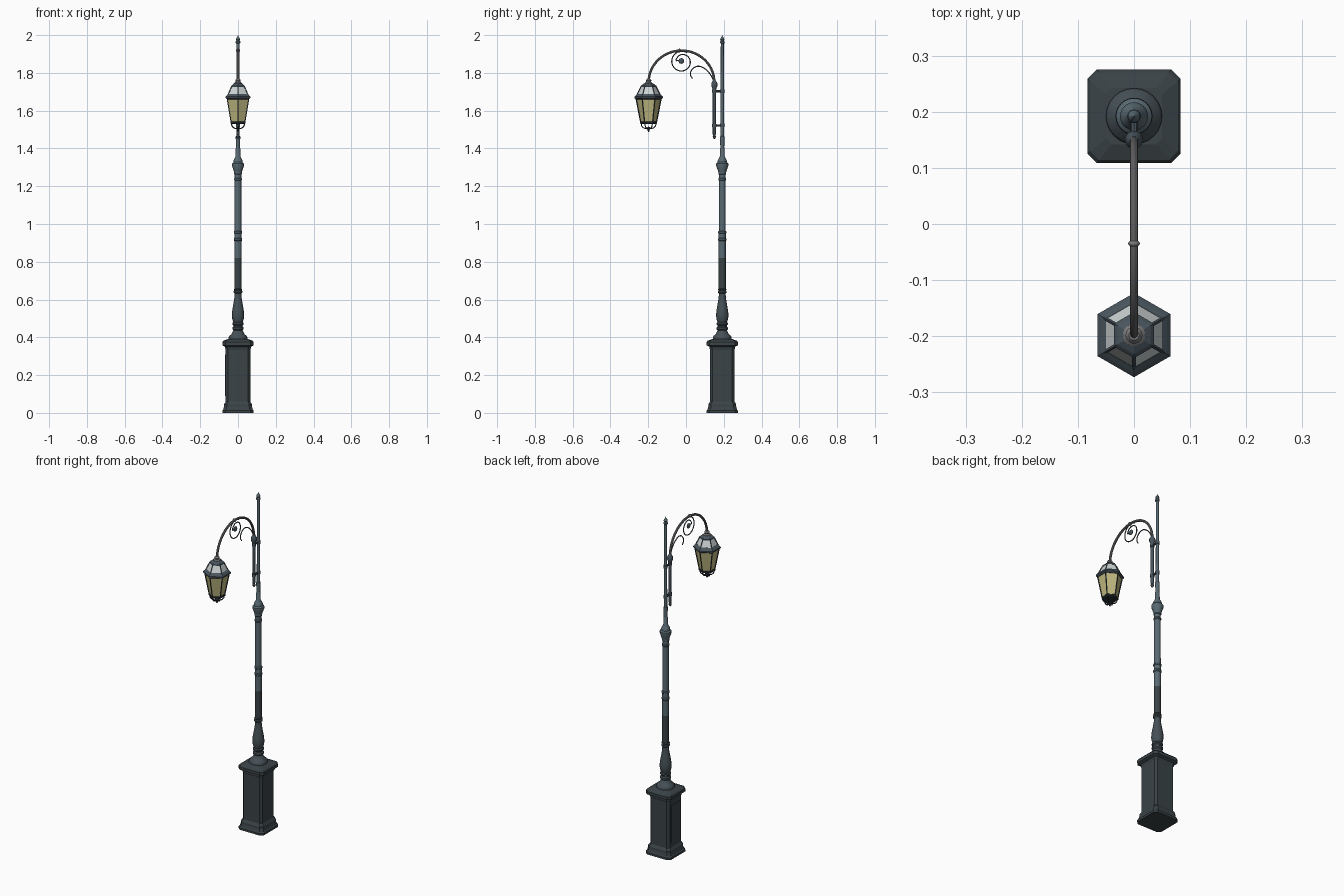
import bpy, bmesh, math
from mathutils import Vector

if "Cube" in bpy.data.objects:
    bpy.data.objects.remove(bpy.data.objects["Cube"])

PY, LY = 0.192, -0.198          # pole axis and lantern axis (y)


def material(name, r, g, b):
    m = bpy.data.materials.new(name)
    m.diffuse_color = (r, g, b, 1)
    m.use_nodes = True
    m.node_tree.nodes["Principled BSDF"].inputs["Base Color"].default_value = m.diffuse_color
    return m


DARK = material("dark_iron", 0.042, 0.056, 0.062)
MID = material("mid_iron", 0.06, 0.08, 0.092)
SLATE = material("slate_iron", 0.10, 0.145, 0.17)
ARM = material("worn_grey", 0.20, 0.195, 0.195)
FRAME = material("lantern_frame", 0.065, 0.09, 0.11)
BLACK = material("black_iron", 0.022, 0.028, 0.033)
AMBER = material("amber_glass", 0.52, 0.48, 0.22)
WHITE = material("pale_glass", 0.62, 0.66, 0.66)


def ngon(n, start=0.0):
    return [(math.cos(start + 2 * math.pi * i / n), math.sin(start + 2 * math.pi * i / n)) for i in range(n)]


HEX = ngon(6, math.pi / 2)
ROUND = ngon(24)
C = 0.8                          # chamfered square section
SQUARE = [(1, -C), (1, C), (C, 1), (-C, 1), (-1, C), (-1, -C), (-C, -1), (C, -1)]


def loft(name, section, profile, y, mats, rule=None, smooth=False):
    """Stack scaled copies of a section along z; profile holds (radius, z)."""
    bm = bmesh.new()
    rings = [[bm.verts.new((sx * r, y + sy * r, z)) for sx, sy in section] for r, z in profile]
    n = len(section)
    for a, b in zip(rings, rings[1:]):
        for i in range(n):
            bm.faces.new((a[i], a[(i + 1) % n], b[(i + 1) % n], b[i]))
    bm.faces.new(rings[0][::-1])
    bm.faces.new(rings[-1])
    if rule:
        for f in bm.faces:
            f.material_index = rule(f.calc_center_median().z)
    return finish(name, bm, mats, smooth)


def finish(name, bm, mats, smooth=False):
    me = bpy.data.meshes.new(name)
    bmesh.ops.recalc_face_normals(bm, faces=bm.faces)
    bm.to_mesh(me)
    bm.free()
    ob = bpy.data.objects.new(name, me)
    bpy.context.collection.objects.link(ob)
    for m in mats:
        me.materials.append(m)
    if smooth:
        bpy.ops.object.select_all(action='DESELECT')
        ob.select_set(True)
        bpy.context.view_layer.objects.active = ob
        bpy.ops.object.shade_smooth_by_angle(angle=math.radians(35))
    return ob


def tube(name, pts, radius, mat, sides=2):
    """Round rod through 3D points, turned into a mesh."""
    cu = bpy.data.curves.new(name, 'CURVE')
    cu.dimensions = '3D'
    cu.bevel_depth, cu.bevel_resolution, cu.use_fill_caps = radius, sides, True
    cu.resolution_u = 4
    sp = cu.splines.new('BEZIER')
    sp.bezier_points.add(len(pts) - 1)
    for bp, p in zip(sp.bezier_points, pts):
        bp.co = p
        bp.handle_left_type = bp.handle_right_type = 'AUTO'
    tmp = bpy.data.objects.new(name + "_path", cu)
    bpy.context.collection.objects.link(tmp)
    dg = bpy.context.evaluated_depsgraph_get()
    me = bpy.data.meshes.new_from_object(tmp.evaluated_get(dg))
    bpy.data.objects.remove(tmp)
    bm = bmesh.new()
    bm.from_mesh(me)
    return finish(name, bm, [mat], True)


def ball(name, loc, r, mat, scale=(1, 1, 1)):
    bm = bmesh.new()
    bmesh.ops.create_uvsphere(bm, u_segments=16, v_segments=8, radius=r)
    for v in bm.verts:
        v.co = Vector(a * b for a, b in zip(v.co, scale)) + Vector(loc)
    return finish(name, bm, [mat], True)


# pedestal
loft("pedestal", SQUARE, [(.083, 0), (.083, .012), (.078, .018), (.074, .035), (.074, .045), (.068, .055),
     (.065, .06), (.065, .335), (.068, .342), (.068, .35), (.083, .358), (.083, .375), (.078, .382),
     (.05, .392)], PY, [DARK])
# access door on the left side
bm = bmesh.new()
bmesh.ops.create_cube(bm, size=1)
for v in bm.verts:
    v.co = Vector((v.co.x * .006 - .066, v.co.y * .085 + PY, v.co.z * .22 + .2))
finish("access_door", bm, [DARK])

# turned column, tinted by height
loft("column", ROUND, [(.05, .385), (.05, .398), (.046, .408), (.036, .415), (.028, .43), (.024, .437),
     (.03, .443), (.03, .452), (.024, .457), (.024, .463), (.03, .468), (.03, .475), (.025, .48),
     (.03, .495), (.033, .515), (.031, .54), (.024, .58), (.019, .61), (.018, .632), (.023, .637),
     (.023, .644), (.019, .648), (.023, .653), (.019, .658), (.019, .82), (.019, .91), (.022, .914),
     (.022, .922), (.019, .926), (.019, .95), (.022, .953), (.022, .96), (.018, .964), (.0175, 1.23),
     (.021, 1.234), (.021, 1.24), (.0175, 1.244), (.0175, 1.262), (.021, 1.266), (.021, 1.275),
     (.024, 1.285), (.032, 1.308), (.032, 1.32), (.025, 1.327), (.025, 1.333), (.02, 1.345),
     (.013, 1.357), (.012, 1.40), (.01, 1.405)], PY, [MID, DARK, SLATE],
     lambda z: 0 if z < .655 else 1 if z < .822 else 2, True)
# upper mast and finial
loft("mast", ROUND, [(.01, 1.40), (.012, 1.452), (.012, 1.462), (.009, 1.466), (.008, 1.955), (.012, 1.958),
     (.012, 1.965), (.008, 1.97), (.011, 1.976), (.009, 1.984), (.003, 1.992), (.001, 2.0)],
     PY, [SLATE], None, True)

# side bracket tube with ties to the mast
BY = 0.15
loft("bracket_tube", ROUND, [(.002, 1.45), (.007, 1.456), (.009, 1.463), (.006, 1.47), (.0085, 1.475),
     (.0085, 1.70), (.01, 1.715), (.016, 1.73), (.016, 1.745), (.009, 1.757), (.006, 1.765)],
     BY, [FRAME], None, True)
for i, z in enumerate((1.522, 1.703)):
    tube(f"bracket_tie_{i}", [(0, BY, z), (0, PY, z)], .006, FRAME)
    loft(f"mast_collar_{i}", ROUND, [(.0115, z - .009), (.0115, z + .009)], PY, [FRAME], None, True)
    loft(f"tube_collar_{i}", ROUND, [(.0115, z - .008), (.0115, z + .008)], BY, [FRAME], None, True)

# arched arm
MIDY, HALF = (BY + LY) / 2, (BY - LY) / 2
arch = [(0, MIDY + HALF * math.cos(math.pi * i / 16), 1.75 + .168 * math.sin(math.pi * i / 16)) for i in range(17)]
tube("arched_arm", arch, .0068, ARM, 3)
ball("arm_knuckle", (0, -.035, 1.918), .0105, ARM, (1, .6, 1))

# scrollwork under the arch
sc = (-.022, 1.86)
spiral = []
for i in range(17):
    t = i / 16
    a, r = math.radians(60 + 470 * t), .055 - .026 * t * t
    spiral.append((0, sc[0] + r * math.cos(a), sc[1] + r * math.sin(a)))
tube("scroll_large", spiral + [(0, sc[0] - .022, sc[1] + .006), (0, sc[0], sc[1])], .003, FRAME)
ball("scroll_boss", (0, sc[0] - .003, sc[1] + .003), .015, FRAME, (.5, 1, 1))
tube("scroll_small", [(0, .148, 1.755), (0, .128, 1.793), (0, .095, 1.825), (0, .06, 1.835),
     (0, .03, 1.815), (0, .024, 1.79), (0, .034, 1.77)], .003, FRAME)

# lantern glass and hood
loft("amber_panes", HEX, [(.040, 1.535), (.065, 1.668)], LY, [AMBER])
loft("hood_panes", HEX, [(.063, 1.678), (.036, 1.732)], LY, [WHITE])
loft("lantern_rim", HEX, [(.066, 1.66), (.075, 1.666), (.075, 1.674), (.068, 1.681), (.058, 1.689)], LY, [FRAME])
loft("hood_crown", HEX, [(.041, 1.726), (.041, 1.731), (.034, 1.738), (.02, 1.746)], LY, [FRAME])
loft("lantern_cap", ROUND, [(.02, 1.74), (.02, 1.747), (.013, 1.753), (.015, 1.76), (.009, 1.768)],
     LY, [ARM], None, True)
loft("lantern_base_ring", HEX, [(.039, 1.529), (.045, 1.532), (.045, 1.54), (.041, 1.544)], LY, [BLACK])
# ribs and lower cage at the six corners
for i, (cx, cy) in enumerate(HEX):
    def at(r, z):
        return (cx * r, LY + cy * r, z)
    tube(f"pane_rib_{i}", [at(.041, 1.535), at(.067, 1.67)], .0035, BLACK, 0)
    tube(f"hood_rib_{i}", [at(.063, 1.68), at(.037, 1.732)], .0035, FRAME, 0)
    tube(f"cage_bar_{i}", [at(.04, 1.535), at(.036, 1.519), at(.024, 1.508), at(.005, 1.505)], .003, BLACK, 1)
loft("lantern_drop", ROUND, [(.003, 1.515), (.01, 1.51), (.01, 1.503), (.005, 1.499), (.006, 1.495),
     (.001, 1.487)], LY, [BLACK], None, True)
